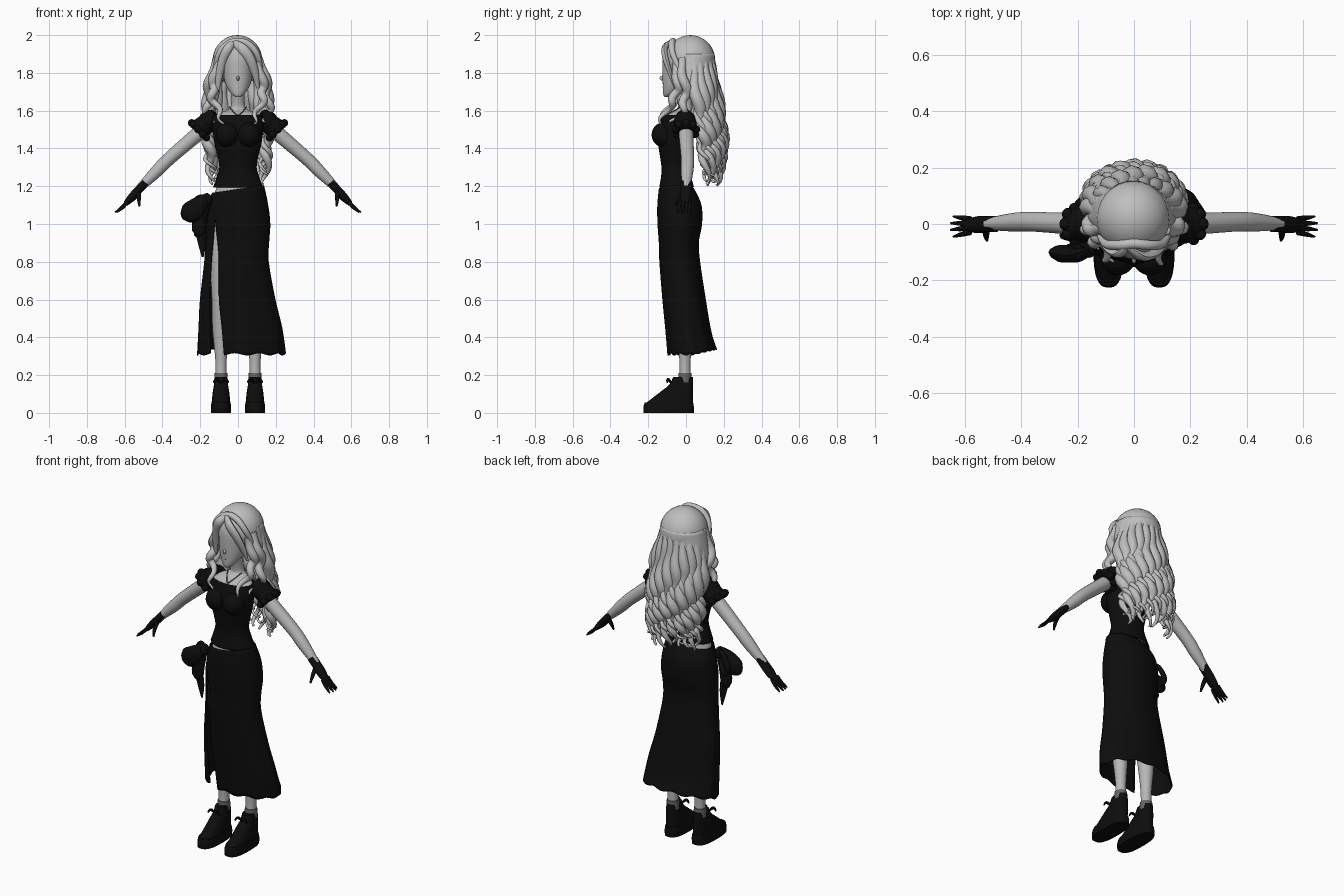
import bpy, bmesh, random
from math import sin, cos, pi, radians
from mathutils import Vector

random.seed(4)
default_cube = bpy.data.objects.get("Cube")
if default_cube:
    bpy.data.objects.remove(default_cube, do_unlink=True)


def material(name, value):
    mat = bpy.data.materials.new(name)
    mat.use_nodes = True
    color = (value, value, value, 1)
    mat.diffuse_color = color
    mat.node_tree.nodes["Principled BSDF"].inputs["Base Color"].default_value = color
    return mat


HAIR = material("pale hair", .52)
SKIN = material("pale skin", .48)
BLACK = material("black cloth", .004)
SOCK = material("grey sock", .13)


def clamp(value):
    return max(0, min(1, value))


def smooth(points, steps=5):
    """Catmull-Rom samples through tuples of any length."""
    result = []
    last = len(points) - 1
    for i in range(last):
        a, b, c, d = (points[max(0, min(last, i + k))] for k in (-1, 0, 1, 2))
        for k in range(steps):
            t = k / steps
            result.append(tuple(
                q + t * (r - p) / 2 + t * t * (p - 2.5 * q + 2 * r - s / 2)
                + t ** 3 * (3 * (q - r) + s - p) / 2
                for p, q, r, s in zip(a, b, c, d)))
    result.append(points[-1])
    return result


def skin_rings(name, rings, mat, closed=True, cap=True, thick=0):
    """Bridge a list of point rings into one smooth surface."""
    bm = bmesh.new()
    rows = [[bm.verts.new(p) for p in ring] for ring in rings]
    for a, b in zip(rows, rows[1:]):
        for i in range(len(a) - (not closed)):
            j = (i + 1) % len(a)
            bm.faces.new((a[i], a[j], b[j], b[i]))
    if cap:
        bm.faces.new(rows[0])
        bm.faces.new(rows[-1])
    bmesh.ops.remove_doubles(bm, verts=bm.verts, dist=.0001)
    bmesh.ops.recalc_face_normals(bm, faces=bm.faces)
    mesh = bpy.data.meshes.new(name)
    bm.to_mesh(mesh)
    bm.free()
    mesh.materials.append(mat)
    mesh.shade_smooth()
    mesh.set_sharp_from_angle(angle=radians(50))
    obj = bpy.data.objects.new(name, mesh)
    bpy.context.scene.collection.objects.link(obj)
    if thick:
        solid = obj.modifiers.new("thickness", "SOLIDIFY")
        solid.thickness = thick
    return obj


def loft(name, rows, mat, segments=32, power=1, cap=True, thick=0, steps=4):
    """Closed body through rows of (z, centre x, centre y, radius x, radius y)."""
    def bend(v):
        return abs(v) ** power * (1 if v > 0 else -1)
    angles = [2 * pi * i / segments for i in range(segments)]
    rings = [[(cx + rx * bend(cos(a)), cy + ry * bend(sin(a)), z) for a in angles]
             for z, cx, cy, rx, ry in smooth(rows, steps)]
    return skin_rings(name, rings, mat, cap=cap, thick=thick)


def tube(name, points, mat, flat=1, sides=10, steps=5, wave=0, turns=3, phase=0):
    """Sweep along (x, y, z, radius) points, optionally curling toward the tip."""
    samples = smooth(points, steps)
    path = []
    for i, p in enumerate(samples):
        t = i / (len(samples) - 1)
        a = 2 * pi * turns * t + phase
        path.append(Vector(p[:3]) + wave * clamp(t * 2) * Vector((cos(a), sin(a), 0)))
    rings, side, old = [], None, None
    for i, p in enumerate(path):
        tangent = (path[min(i + 1, len(path) - 1)] - path[max(i - 1, 0)]).normalized()
        if side is None:
            side = tangent.cross(Vector((0, 1, 0))).normalized()
        else:
            side.rotate(old.rotation_difference(tangent))
        old = tangent
        other = tangent.cross(side)
        r = samples[i][3]
        rings.append([p + r * (side * cos(a) + other * flat * sin(a))
                      for a in (2 * pi * k / sides for k in range(sides))])
    return skin_rings(name, rings, mat)


def ball(name, location, scale, mat):
    bpy.ops.mesh.primitive_uv_sphere_add(segments=28, ring_count=18, location=location)
    obj = bpy.context.object
    obj.name, obj.scale = name, scale
    obj.data.materials.append(mat)
    obj.data.shade_smooth()
    return obj


# Head and bare torso
loft("head", [(1.672, 0, -.1, .012, .014), (1.69, 0, -.085, .036, .036),
              (1.74, 0, -.055, .066, .068), (1.81, 0, -.037, .079, .088),
              (1.88, 0, -.035, .079, .088), (1.93, 0, -.028, .068, .074),
              (1.965, 0, -.01, .03, .04)], SKIN)
ball("nose", (0, -.124, 1.772), (.008, .016, .013), SKIN)
ball("lips", (0, -.114, 1.725), (.015, .01, .007), SKIN)
loft("torso", [(1.16, 0, -.05, .124, .082), (1.3, 0, -.05, .088, .062),
               (1.42, 0, -.05, .108, .07), (1.5, 0, -.045, .122, .068),
               (1.55, 0, -.045, .128, .072), (1.585, 0, -.03, .1, .055),
               (1.605, 0, -.01, .052, .042), (1.63, 0, -.005, .037, .038),
               (1.71, 0, -.025, .034, .036)], SKIN)
tube("necklace", [(-.045, -.03, 1.62, .003), (-.025, -.07, 1.595, .003),
                  (0, -.1, 1.575, .005), (.025, -.07, 1.595, .003),
                  (.045, -.03, 1.62, .003)], SOCK, sides=6)

# Bodice
loft("bodice", [(1.195, 0, -.05, .132, .092), (1.25, 0, -.052, .112, .08),
                (1.3, 0, -.055, .099, .075), (1.36, 0, -.057, .108, .081),
                (1.42, 0, -.058, .123, .089), (1.48, 0, -.058, .132, .09),
                (1.54, 0, -.05, .138, .087), (1.578, 0, -.045, .134, .078)],
     BLACK, cap=False, thick=.006)
for s in (-1, 1):
    ball("bust", (s * .056, -.118, 1.472), (.062, .064, .066), BLACK)

# Skirt with a side slit
skirt_rows = [(1.185, 0, -.05, .138, .094), (1.1, 0, -.035, .16, .117),
              (1, -.002, -.033, .173, .118), (.9, -.005, -.038, .17, .106),
              (.8, -.008, -.033, .171, .108), (.6, -.003, -.01, .2, .115),
              (.45, .01, .01, .222, .12), (.31, .015, .033, .235, .13)]
rings = []
for z, cx, cy, rx, ry in smooth(skirt_rows, 5):
    opening, low = clamp((1.03 - z) / .2), clamp((.8 - z) / .5)
    first = radians(226 + 10 * opening + 12 * low)
    final = radians(226 + 360 - 8 * opening + 8 * low)
    ring = []
    for i in range(73):
        a = first + (final - first) * i / 72
        fold = 1 + .018 * low * cos(9 * a)
        lift = .02 * clamp((z - 1.1) / .085) * cos(a)
        hem = clamp((.4 - z) / .09) * (.03 * max(0, sin(a)) + .006 * cos(11 * a))
        ring.append((cx + rx * fold * cos(a), cy + ry * fold * sin(a), z + lift + hem))
    rings.append(ring)
skin_rings("skirt", rings, BLACK, closed=False, cap=False, thick=.006)

# Hip bow
ball("bow_knot", (-.16, -.09, 1.125), (.025, .03, .035), BLACK)
tube("bow_fan", [(-.15, -.09, 1.15, .02), (-.2, -.11, 1.105, .045),
                 (-.25, -.105, 1.06, .058), (-.28, -.1, 1.035, .035),
                 (-.29, -.1, 1.025, .008)], BLACK, flat=.55)
tube("bow_lower_fold", [(-.16, -.09, 1.12, .02), (-.2, -.09, 1.04, .035),
                        (-.21, -.085, .96, .035), (-.225, -.08, .935, .01)], BLACK, flat=.6)
tube("bow_tail", [(-.165, -.08, 1.1, .015), (-.195, -.085, .98, .027),
                  (-.19, -.08, .9, .022), (-.187, -.075, .825, .005)], BLACK, flat=.4)
tube("bow_loop", [(-.15, -.09, 1.14, .008), (-.21, -.055, 1.14, .013),
                  (-.25, -.04, 1.07, .015), (-.22, -.05, 1.03, .013),
                  (-.16, -.085, 1.1, .008)], BLACK)

# Limbs, gloves and shoes on both sides
for s in (-1, 1):
    side = "left" if s > 0 else "right"

    def limb(name, points, mat, **options):
        flipped = [(s * x, y, z, r) for x, y, z, r in points]
        return tube(side + "_" + name, flipped, mat, **options)

    limb("arm", [(.12, 0, 1.55, .04), (.2, 0, 1.487, .039), (.36, .008, 1.35, .035),
                 (.43, .006, 1.28, .033), (.52, 0, 1.19, .021)], SKIN, sides=18)
    limb("sleeve", [(.115, -.01, 1.575, .04), (.145, -.005, 1.55, .056),
                    (.18, 0, 1.52, .054), (.212, 0, 1.492, .062),
                    (.218, 0, 1.486, .04)], BLACK, sides=18, flat=1.05)
    for k in range(9):
        a = 2 * pi * k / 9
        ball(side + "_sleeve_ruffle", (s * (.205 + .04 * cos(a)), .054 * sin(a), 1.495 + .04 * cos(a)),
             (.02, .022, .02), BLACK)
    limb("glove", [(.49, 0, 1.22, .022), (.525, 0, 1.182, .022), (.56, -.003, 1.143, .022),
                   (.595, -.005, 1.108, .014)], BLACK, flat=1.35, sides=14)
    for k in range(4):
        y, reach = -.03 + .016 * k, .06 - .009 * abs(k - 1.5)
        limb("finger", [(.582, y, 1.122, .01), (.582 + reach * .6, y * 1.2, 1.088, .009),
                        (.595 + reach, y * 1.5, 1.062, .004)], BLACK, sides=8)
    limb("thumb", [(.525, -.01, 1.175, .013), (.525, -.04, 1.135, .011),
                   (.522, -.058, 1.095, .005)], BLACK, sides=8)
    limb("leg", [(.085, -.03, 1.05, .08), (.09, -.04, .85, .064), (.093, -.035, .62, .047),
                 (.092, -.01, .45, .044), (.09, -.005, .28, .03), (.09, -.005, .17, .03)],
         SKIN, sides=18)
    limb("sock", [(.09, -.005, .16, .036), (.09, -.005, .212, .034)], SOCK, sides=18)
    x = s * .09
    loft(side + "_shoe_sole", [(0, x, -.092, .053, .133), (.03, x, -.092, .054, .134),
                               (.055, x, -.09, .05, .128)], BLACK, power=.75, steps=2)
    loft(side + "_shoe_upper", [(.05, x, -.09, .05, .126), (.08, x, -.07, .047, .106),
                                (.115, x, -.047, .043, .084), (.15, x, -.025, .037, .063),
                                (.19, x, -.016, .032, .052)], BLACK, power=.85)
    for d in (-1, 1):
        tube(side + "_lace_loop", [(x, -.075, .155, .005), (x + d * .025, -.095, .178, .008),
                                   (x + d * .04, -.1, .16, .004)], BLACK, sides=6)

# Hair cap and the rippled mass behind it
ball("hair_cap", (-.003, .023, 1.865), (.132, .132, .135), HAIR)
hair_rows = [(1.9, -.003, .025, .127, .126), (1.8, -.004, .03, .146, .124),
             (1.7, -.005, .045, .158, .128), (1.6, -.003, .062, .162, .122),
             (1.5, 0, .082, .147, .112), (1.4, 0, .1, .115, .095)]
rings = []
for z, cx, cy, rx, ry in smooth(hair_rows, 4):
    spread = radians(20 * clamp((z - 1.55) / .25))
    ring = []
    for i in range(61):
        a = -spread + (pi + 2 * spread) * i / 60
        ripple = 1 + .045 * clamp((1.85 - z) * 4) * cos(13 * a + 8 * z)
        ring.append((cx + rx * ripple * cos(a), cy + ry * ripple * sin(a), z))
    rings.append(ring)
skin_rings("hair_mass", rings, HAIR, closed=False, cap=False, thick=.02)

# Long curls around the back
for i in range(11):
    a = radians(5 + 17 * i)
    c, d = cos(a), sin(a)
    tip = 1.2 + random.uniform(0, .05)
    for thin in (False, True):
        size = .5 if thin else 1
        swing = a * 5 + thin * 2
        tube("fine_curl" if thin else "back_curl",
             [(.11 * c, .03 + .105 * d, 1.86, .02 * size), (.15 * c, .045 + .115 * d, 1.68, .033 * size),
              (.15 * c, .075 + .11 * d, 1.5, .031 * size), (.152 * c, .09 + .1 * d, 1.36, .023 * size),
              (.14 * c, .11 + .055 * d, tip + thin * .05, .006)],
             HAIR, sides=8, steps=9, wave=.024 if thin else .016, turns=3.5, phase=swing)

# Face framing locks
for s in (-1, 1):
    tube("front_lock", [(s * .1, -.055, 1.86, .02), (s * .128, -.045, 1.76, .025),
                        (s * .135, -.055, 1.68, .022), (s * .105, -.1, 1.6, .014),
                        (s * .08, -.145, 1.53, .005)],
         HAIR, sides=8, steps=9, wave=.014, turns=3 * s, phase=1)
    tube("side_lock", [(s * .11, -.02, 1.88, .02), (s * .143, -.015, 1.77, .026),
                       (s * .158, 0, 1.67, .024), (s * .16, -.02, 1.59, .015),
                       (s * .135, -.075, 1.54, .005)],
         HAIR, sides=8, steps=9, wave=.016, turns=2.5 * s, phase=2)

# Parted fringe and raised front edge
tube("fringe_left", [(-.03, -.075, 1.965, .014), (.02, -.112, 1.93, .027),
                     (.062, -.108, 1.875, .027), (.09, -.085, 1.8, .02),
                     (.105, -.06, 1.72, .008)], HAIR, flat=.6)
tube("fringe_right", [(-.02, -.075, 1.965, .014), (-.052, -.105, 1.93, .024),
                      (-.083, -.092, 1.865, .022), (-.1, -.07, 1.78, .018),
                      (-.11, -.055, 1.7, .008)], HAIR, flat=.6)
tube("hair_front_edge", [(-.122, -.035, 1.82, .012), (-.1, -.07, 1.9, .016),
                         (-.055, -.075, 1.952, .018), (0, -.07, 1.968, .018),
                         (.055, -.075, 1.952, .018), (.1, -.07, 1.9, .016),
                         (.122, -.035, 1.82, .012)], HAIR)
